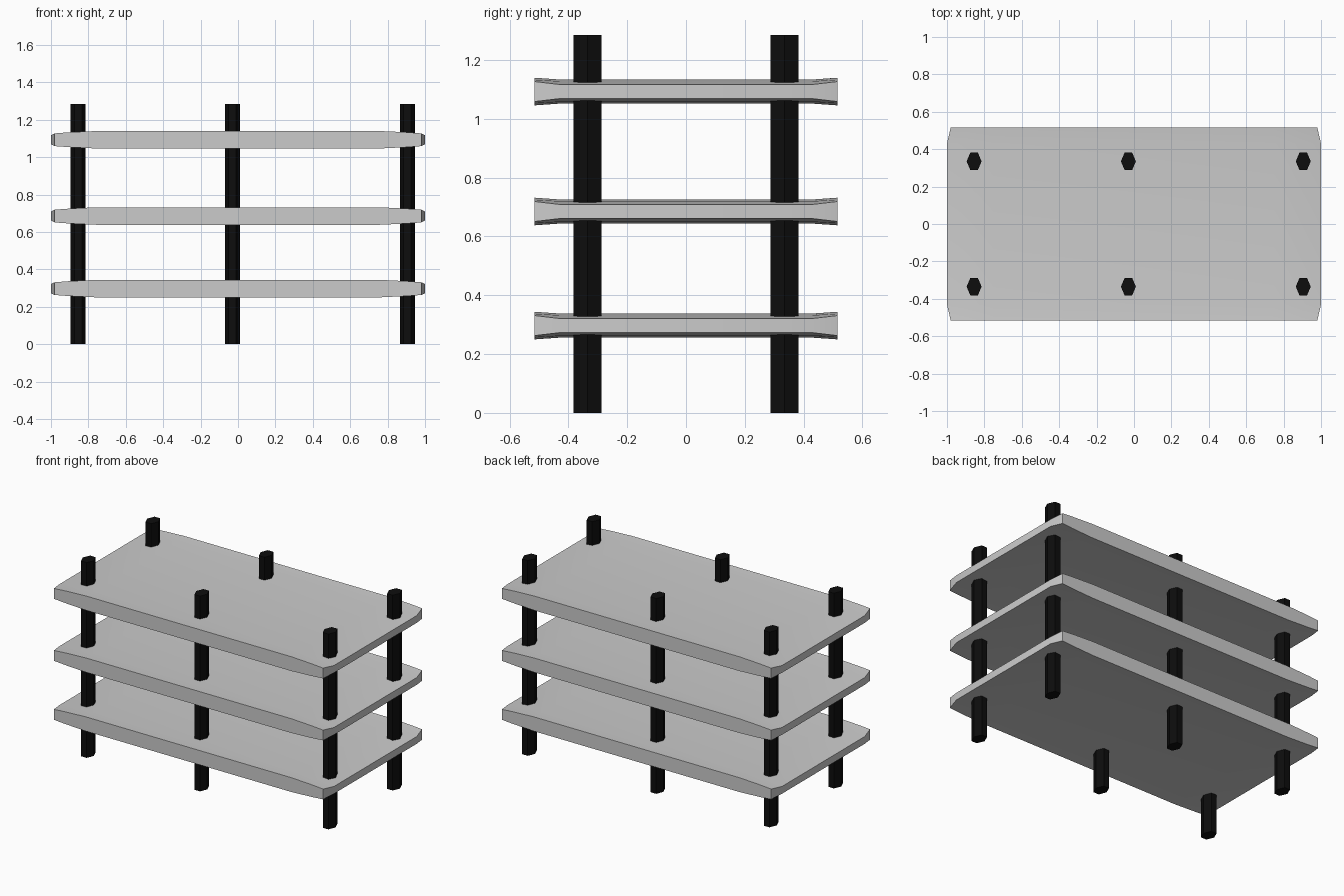
import bpy, bmesh

cube = bpy.data.objects.get("Cube")
if cube:
    bpy.data.objects.remove(cube, do_unlink=True)


def material(name, value):
    mat = bpy.data.materials.new(name)
    mat.use_nodes = True
    color = (value, value, value, 1)
    mat.diffuse_color = color
    mat.node_tree.nodes["Principled BSDF"].inputs["Base Color"].default_value = color
    return mat


def finish(bm, name, mat, location):
    bmesh.ops.recalc_face_normals(bm, faces=bm.faces)
    mesh = bpy.data.meshes.new(name)
    bm.to_mesh(mesh)
    bm.free()
    mesh.materials.append(mat)
    obj = bpy.data.objects.new(name, mesh)
    obj.location = location
    bpy.context.collection.objects.link(obj)
    return obj


grey = material("light grey", 0.6)
black = material("black", 0.004)

# Shelf stations: x at middle, x at long edge, half thickness at middle, at edge
HALF_STATIONS = [
    (1.0, 0.98, 0.024, 0.034),
    (0.90, 0.90, 0.035, 0.040),
    (0.75, 0.75, 0.041, 0.047),
]
STATIONS = [(-a, -b, m, e) for a, b, m, e in HALF_STATIONS] + HALF_STATIONS[::-1]
INNER, EDGE = 0.43, 0.515


def make_shelf(name, z):
    bm = bmesh.new()
    rings = []
    for x_mid, x_edge, h_mid, h_edge in STATIONS:
        lower = [(x_edge, -EDGE, -h_edge), (x_mid, -INNER, -h_mid),
                 (x_mid, INNER, -h_mid), (x_edge, EDGE, -h_edge)]
        upper = [(x, y, -h) for x, y, h in reversed(lower)]
        rings.append([bm.verts.new(p) for p in lower + upper])
    # Skin between neighbouring cross-sections
    for a, b in zip(rings, rings[1:]):
        for i in range(len(a)):
            j = (i + 1) % len(a)
            bm.faces.new((a[i], a[j], b[j], b[i]))
    # Tapered ends with clipped corners
    for ring in (rings[0], rings[-1]):
        for i in range(3):
            bm.faces.new((ring[i], ring[i + 1], ring[6 - i], ring[7 - i]))
    shelf = finish(bm, name, grey, (0, 0, z))
    bpy.ops.object.select_all(action="DESELECT")
    shelf.select_set(True)
    bpy.context.view_layer.objects.active = shelf
    bpy.ops.object.shade_smooth_by_angle()


def make_post(name, x, y, height=1.285):
    bm = bmesh.new()
    bmesh.ops.create_cone(bm, cap_ends=True, segments=6,
                          radius1=1, radius2=1, depth=height)
    # Hexagon with points facing the sides
    span_x = max(v.co.x for v in bm.verts)
    span_y = max(v.co.y for v in bm.verts)
    if span_x < span_y:
        for v in bm.verts:
            v.co.x, v.co.y = v.co.y, v.co.x
        span_x, span_y = span_y, span_x
    bmesh.ops.scale(bm, vec=(0.04 / span_x, 0.047 / span_y, 1), verts=bm.verts)
    finish(bm, name, black, (x, y, height / 2))


for label, z in (("lower", 0.297), ("middle", 0.685), ("upper", 1.093)):
    make_shelf(label + "_shelf", z)

for row, y in (("front", -0.335), ("back", 0.335)):
    for side, x in (("right", -0.855), ("middle", -0.03), ("left", 0.905)):
        make_post(f"{row}_{side}_post", x, y)
